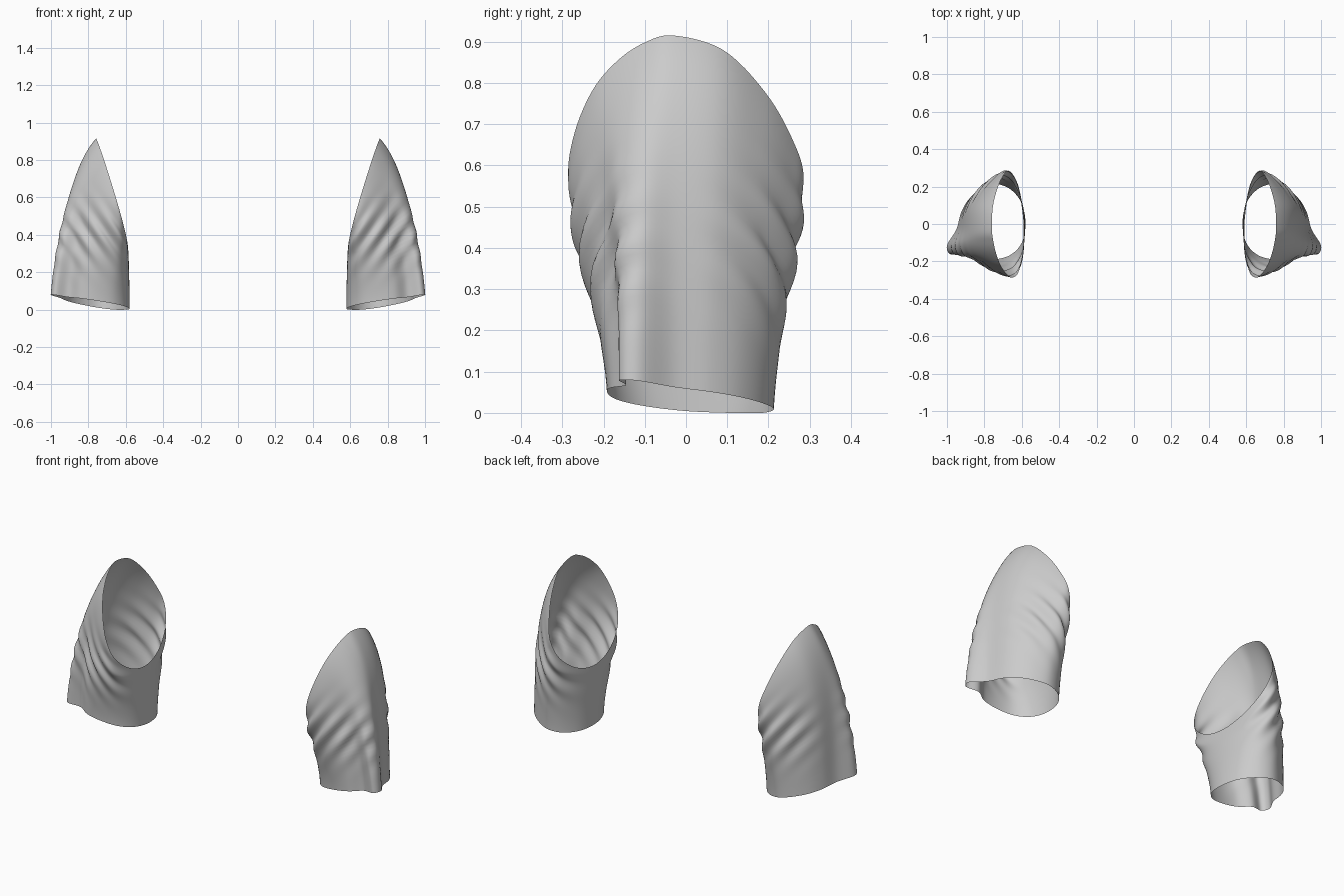
import bpy, bmesh, math
from mathutils import Vector

if "Cube" in bpy.data.objects:
    bpy.data.objects.remove(bpy.data.objects["Cube"])

# Armhole edge (y, z) and hem edge (x, y), both starting outside and running round the back
ARMHOLE = [(-.03, .915), (.09, .88), (.19, .78), (.255, .67), (.285, .57),
           (.25, .465), (.14, .375), (0, .34), (-.14, .375), (-.25, .465),
           (-.285, .57), (-.27, .68), (-.225, .785), (-.165, .855), (-.10, .898)]
HEM = [(.95, -.03), (.925, .06), (.885, .13), (.82, .185), (.74, .213),
       (.66, .185), (.60, .11), (.58, 0), (.60, -.10), (.66, -.165),
       (.75, -.19), (.84, -.185), (.91, -.145), (.98, -.162), (1.0, -.115)]
SUB, ROWS = 6, 44


def closed_spline(pts):
    """Smooth closed curve through the points."""
    n, out = len(pts), []
    for i in range(n):
        a, b, c, d = (pts[(i + k) % n] for k in (-1, 0, 1, 2))
        for s in range(SUB):
            t = s / SUB
            out.append(.5 * (2 * b + (c - a) * t + (2 * a - 5 * b + 4 * c - d) * t ** 2
                             + (3 * b - a - 3 * c + d) * t ** 3))
    return out


def column_point(top, hem, t):
    """Point on the cloth between armhole and hem, with the shoulder cap bulging out."""
    w = max(0, (top.z - .34) / .575)
    p1 = top + Vector((-.01 + .175 * w ** 1.5, 0, -.10 - .09 * w))
    p2 = hem + Vector(((top.x - hem.x) * .1, (top.y - hem.y) * .15, (top.z - hem.z) * .36))
    u = 1 - t
    p = top * u ** 3 + p1 * (3 * u * u * t) + p2 * (3 * u * t * t) + hem * t ** 3
    # diagonal drape folds at the front and back of the armpit
    gate = min(1, abs(p.y) / .2) ** 2 * math.exp(-((p.z - .40) / .14) ** 2) * min(1, 5 * t)
    wave = math.sin(2 * math.pi * (p.z - 1.5 * (p.x - .6)) / .15)
    out = Vector((p.x - .76, p.y, 0)).normalized()
    return p + out * (.011 * gate * wave)


def sleeve(name, side):
    tops = closed_spline([Vector((.49 + .296 * z + .05 * y, y, z)) for y, z in ARMHOLE])
    hems = closed_spline([Vector((x, y, max(0, .03 + .15 * (x - .75) - .09 * y)))
                          for x, y in HEM])
    bm = bmesh.new()
    rings = []
    for r in range(ROWS + 1):
        ring = []
        for a, b in zip(tops, hems):
            p = column_point(a, b, r / ROWS)
            ring.append(bm.verts.new((p.x * side, p.y, p.z)))
        rings.append(ring)
    n = len(tops)
    for upper, lower in zip(rings, rings[1:]):
        for i in range(n):
            j = (i + 1) % n
            quad = [upper[i], lower[i], lower[j], upper[j]]
            bm.faces.new(quad if side > 0 else quad[::-1])
    for f in bm.faces:
        f.smooth = True
    mesh = bpy.data.meshes.new(name)
    bm.to_mesh(mesh)
    bm.free()
    bpy.context.collection.objects.link(bpy.data.objects.new(name, mesh))


# Pair of open sleeves
sleeve("right_sleeve", 1)
sleeve("left_sleeve", -1)
